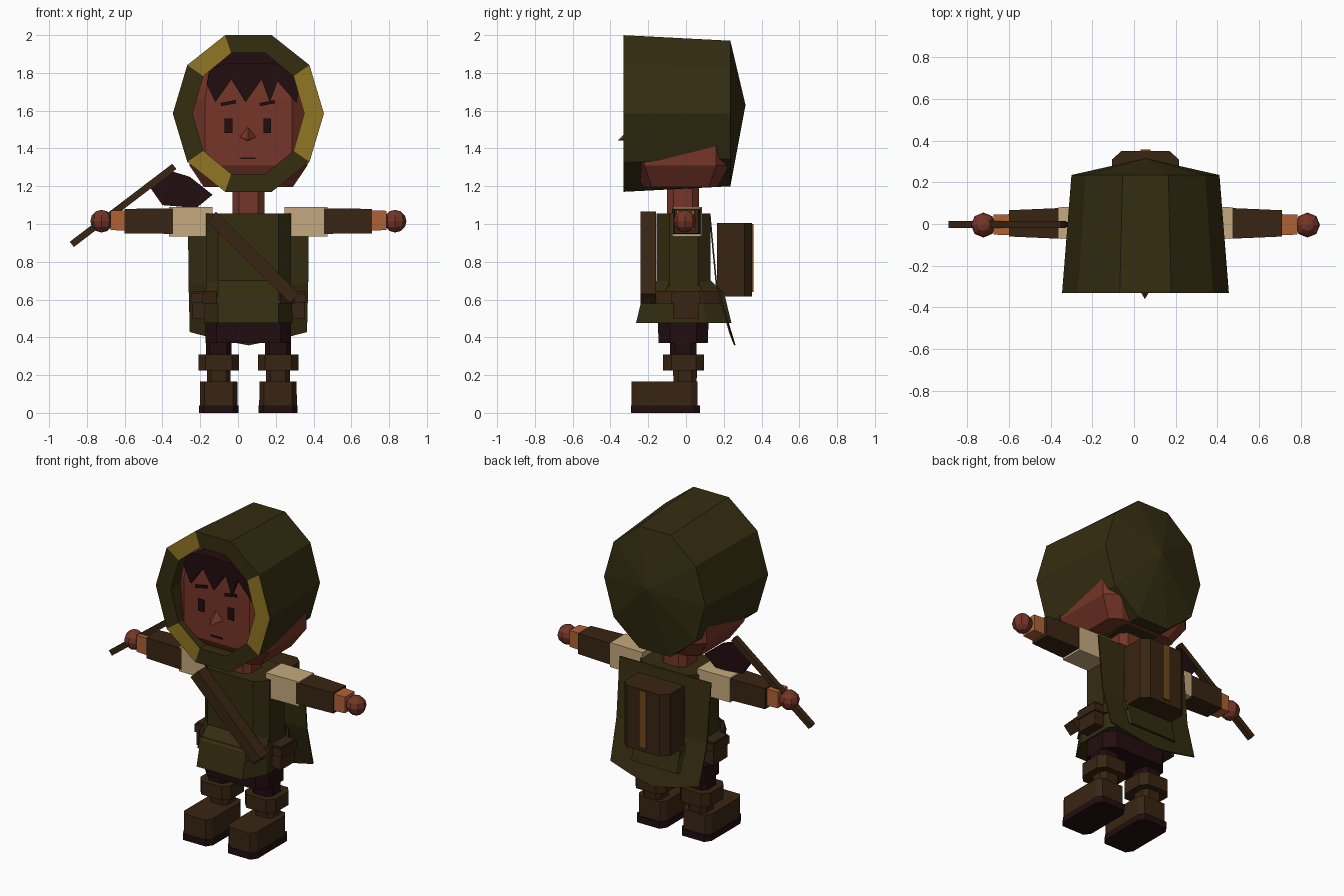
import bpy, bmesh, math
from mathutils import Vector

if "Cube" in bpy.data.objects:
    bpy.data.objects.remove(bpy.data.objects["Cube"])

CX = 0.055  # body centre line


def material(name, r, g, b):
    m = bpy.data.materials.new(name)
    m.diffuse_color = (r, g, b, 1)
    m.use_nodes = True
    m.node_tree.nodes["Principled BSDF"].inputs["Base Color"].default_value = m.diffuse_color
    return m


SKIN = material("skin", .18, .036, .02)
OLIVE = material("olive cloth", .035, .026, .0055)
GOLD = material("gold trim", .28, .18, .018)
CREAM = material("cream cloth", .56, .40, .21)
BROWN = material("brown leather", .040, .018, .006)
DARK = material("dark maroon", .016, .004, .005)
CUFF = material("orange cuff", .43, .12, .035)
STRIP = material("tan strap", .16, .065, .011)


def mesh(name, verts, faces, *mats):
    me = bpy.data.meshes.new(name)
    me.from_pydata(verts, [], faces)
    for m in mats:
        me.materials.append(m)
    bm = bmesh.new()
    bm.from_mesh(me)
    bmesh.ops.recalc_face_normals(bm, faces=bm.faces)
    bm.to_mesh(me)
    bm.free()
    ob = bpy.data.objects.new(name, me)
    bpy.context.collection.objects.link(ob)
    return ob


def loft(name, rings, mat):
    """Skin a closed solid over rings with equal point counts."""
    n = len(rings[0])
    verts = [p for r in rings for p in r]
    faces = [(k * n + i, k * n + (i + 1) % n, (k + 1) * n + (i + 1) % n, (k + 1) * n + i)
             for k in range(len(rings) - 1) for i in range(n)]
    faces += [tuple(range(n)), tuple(range(len(verts) - n, len(verts)))]
    return mesh(name, verts, faces, mat)


def octagon(cx, cy, z, hx, hy, fx, fy):
    """Chamfered rectangle: half sizes hx, hy with flats fx, fy."""
    pts = [(hx, -fy), (hx, fy), (fx, hy), (-fx, hy), (-hx, fy), (-hx, -fy), (-fx, -hy), (fx, -hy)]
    return [(cx + x, cy + y, z) for x, y in pts]


def column(name, mat, cx, cy, *levels):
    return loft(name, [octagon(cx, cy, *lv) for lv in levels], mat)


def box(name, mat, x0, x1, y0, y1, z0, z1):
    return loft(name, [[(x0, y0, z), (x1, y0, z), (x1, y1, z), (x0, y1, z)] for z in (z0, z1)], mat)


def plate(name, mat, pts, y0, y1):
    """Extrude a front outline through y."""
    return loft(name, [[(x, y, z) for x, z in pts] for y in (y0, y1)], mat)


def bar(name, mat, a, b, width, y0, y1):
    """Straight bar between two points in the front plane."""
    a, b = Vector(a), Vector(b)
    d = (b - a).normalized()
    n = Vector((-d.y, d.x)) * width / 2
    return plate(name, mat, [tuple(p) for p in (a + n, b + n, b - n, a - n)], y0, y1)


# hood: decagonal shell with a trimmed front rim
def decagon(rx, rz, y):
    return [(CX + rx * math.cos(math.radians(36 * i)), y,
             1.585 + rz * math.sin(math.radians(36 * i))) for i in range(10)]


verts = (decagon(.355, .405, .235) + decagon(.40, .436, -.33) + decagon(.295, .336, -.33)
         + decagon(.295, .336, -.2) + [(CX, .315, 1.63)])
faces = [(k + i, k + (i + 1) % 10, k + 10 + (i + 1) % 10, k + 10 + i)
         for k in (0, 10, 20) for i in range(10)]
faces += [(i, (i + 1) % 10, 40) for i in range(10)] + [tuple(range(30, 40))]
hood = mesh("hood", verts, faces, OLIVE, GOLD, DARK)
for i in (0, 3, 6, 9):
    hood.data.polygons[10 + i].material_index = 1
hood.data.polygons[-1].material_index = 2

# head
column("head", SKIN, CX, -.03,
       (1.195, .235, .195, .17, .15), (1.31, .312, .26, .23, .19),
       (1.66, .312, .26, .23, .19), (1.83, .25, .25, .2, .17))
column("neck", SKIN, CX, -.015, (1.03, .085, .085, .05, .05), (1.22, .085, .085, .05, .05))

# face details
FACE = -.29
for s in (-1, 1):
    x = CX - .003 + s * .103
    box("eye", DARK, x - .021, x + .021, FACE - .008, FACE + .001, 1.483, 1.558)
    bar("eyebrow", DARK, (x - .04, 1.632), (x + .04, 1.648), .017, FACE - .009, FACE + .01)
box("mouth", DARK, CX - .042, CX + .038, FACE - .006, FACE + .001, 1.343, 1.352)
mesh("nose", [(.052, FACE, 1.515), (.01, FACE, 1.46), (.095, FACE, 1.46), (.052, -.36, 1.443),
              (.052, FACE, 1.44)],
     [(0, 1, 3), (0, 3, 2), (1, 4, 3), (4, 2, 3), (0, 2, 4, 1)], SKIN)
plate("fringe", DARK,
      [(-.15, 1.82), (-.165, 1.74), (-.12, 1.645), (-.035, 1.765), (.04, 1.645), (.125, 1.765),
       (.168, 1.645), (.21, 1.755), (.31, 1.64), (.325, 1.74), (.27, 1.82), (.19, 1.85), (-.06, 1.85)],
      -.305, -.22)

# tunic and belt
column("torso", OLIVE, CX, -.012,
       (.62, .225, .143, .16, .075), (1.055, .225, .143, .16, .075))
column("tunic_skirt", OLIVE, CX, -.012,
       (.475, .235, .253, .16, .12), (.63, .228, .215, .16, .1), (.70, .22, .143, .16, .075))
column("belt", BROWN, CX, -.015, (.58, .245, .225, .17, .11), (.645, .24, .2, .17, .1))
for s in (-1, 1):
    x = CX + s * .262
    box("belt_pouch", BROWN, x - .035, x + .035, -.07, .07, .5, .645)
    box("pouch_flap", BROWN, x - .042, x + .042, -.078, .078, .585, .635)
bar("chest_strap", BROWN, (-.14, 1.04), (.30, .605), .07, -.24, -.16)

# cape sheet hanging off the back
cols = [(-.32, .43, .235), (-.16, .39, .25), (0, .36, .262), (.16, .39, .25), (.32, .43, .235)]
verts = [(CX + x, .13, 1.05) for x, z, y in cols]
verts += [(CX + x * .99, .165, .68) for x, z, y in cols]
verts += [(CX + x * .97, y, z) for x, z, y in cols]
cape = mesh("cape", verts, [(k + i, k + i + 1, k + i + 6, k + i + 5)
                            for k in (0, 5) for i in range(4)], OLIVE)
cape.modifiers.new("thickness", "SOLIDIFY").thickness = .008

# backpack
plan = [(-.16, .165), (-.16, .31), (-.115, .35), (.115, .35), (.16, .31), (.16, .165)]
loft("backpack", [[(CX + x, y, z) for x, y in plan] for z in (.615, 1.005)], BROWN)
box("backpack_strip", STRIP, CX - .025, CX + .025, .345, .358, .64, 1.0)

# arms
def sleeve(name, mat, s, y, *secs):
    """Square tube along x; each section is distance, half depth, bottom, top."""
    return loft(name, [[(CX + s * d, y - h, z0), (CX + s * d, y + h, z0),
                        (CX + s * d, y + h, z1), (CX + s * d, y - h, z1)]
                       for d, h, z0, z1 in secs], mat)


for s in (-1, 1):
    sleeve("upper_sleeve", CREAM, s, .005, (.19, .08, .935, 1.09), (.42, .075, .935, 1.09))
    sleeve("forearm", BROWN, s, .003, (.40, .074, .948, 1.083), (.655, .063, .95, 1.08))
    sleeve("cuff", CUFF, s, -.003, (.65, .05, .965, 1.072), (.73, .048, .968, 1.07))
    bm = bmesh.new()
    bmesh.ops.create_uvsphere(bm, u_segments=8, v_segments=6, radius=.06)
    bmesh.ops.translate(bm, verts=bm.verts, vec=(CX + s * .777, -.005, 1.015))
    me = bpy.data.meshes.new("hand")
    bm.to_mesh(me)
    bm.free()
    me.materials.append(SKIN)
    bpy.context.collection.objects.link(bpy.data.objects.new("hand", me))

# hand axe
bar("axe_handle", BROWN, (-.88, .892), (-.337, 1.305), .035, -.02, .015)
plate("axe_blade", DARK, [(-.47, 1.2), (-.40, 1.1), (-.22, 1.085), (-.135, 1.155),
                          (-.255, 1.25), (-.37, 1.285)], -.015, .01)

# hips, legs and boots
column("hips", DARK, CX, -.015, (.37, .226, .13, .17, .07), (.5, .226, .135, .17, .07))
for s in (-1, 1):
    x = CX + s * .157
    column("trouser_leg", DARK, x, -.015, (.28, .068, .07, .045, .04), (.4, .068, .07, .045, .04))
    column("boot_cuff", BROWN, x, -.013, (.225, .107, .108, .07, .065), (.31, .107, .108, .07, .065))
    column("boot_shaft", BROWN, x, -.005, (.15, .063, .06, .04, .035), (.24, .063, .065, .04, .035))
    column("boot", BROWN, x, -.113, (.035, .1, .175, .075, .14), (.165, .098, .175, .075, .14))
    column("boot_sole", DARK, x, -.108, (0, .104, .183, .078, .145), (.04, .104, .183, .078, .145))
